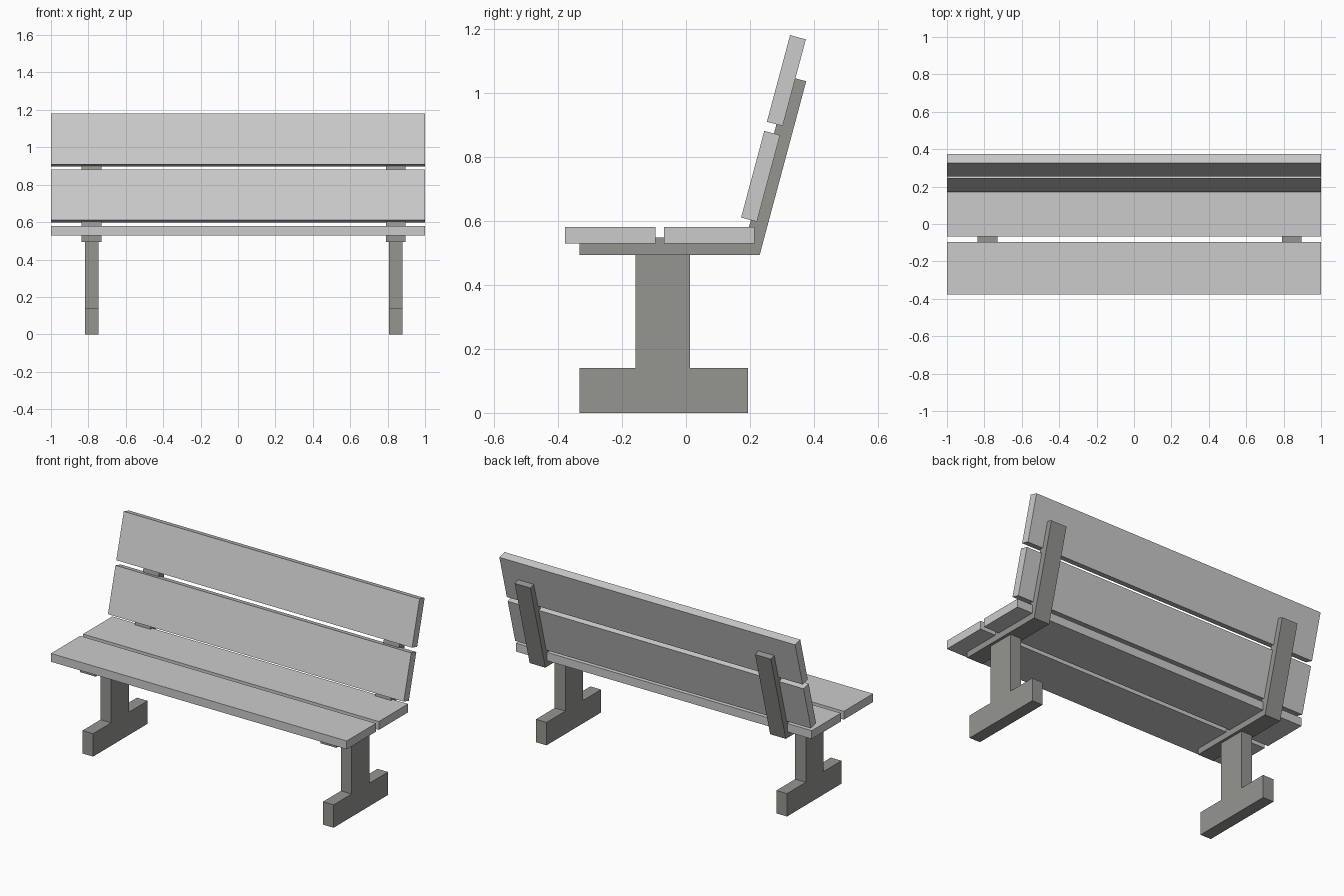
import bpy, bmesh
from math import radians, sin, cos

if "Cube" in bpy.data.objects:
    bpy.data.objects.remove(bpy.data.objects["Cube"])

TILT = radians(15)

dark = bpy.data.materials.new("dark_grey")
dark.diffuse_color = (0.3, 0.3, 0.285, 1)
dark.use_nodes = True
dark.node_tree.nodes["Principled BSDF"].inputs["Base Color"].default_value = dark.diffuse_color


def extrude_profile(name, points, x0, x1, mat=None):
    """Extrude a (y, z) outline along x."""
    bm = bmesh.new()
    face = bm.faces.new([bm.verts.new((x0, y, z)) for y, z in points])
    ext = bmesh.ops.extrude_face_region(bm, geom=[face])
    verts = [g for g in ext["geom"] if isinstance(g, bmesh.types.BMVert)]
    bmesh.ops.translate(bm, verts=verts, vec=(x1 - x0, 0, 0))
    bmesh.ops.recalc_face_normals(bm, faces=bm.faces)
    mesh = bpy.data.meshes.new(name)
    bm.to_mesh(mesh)
    bm.free()
    obj = bpy.data.objects.new(name, mesh)
    bpy.context.collection.objects.link(obj)
    if mat:
        mesh.materials.append(mat)
    return obj


def plank(name, y, z, width, thick, angle):
    """Full-length board centred on (y, z), its width turned up from the y axis."""
    c, s = cos(angle), sin(angle)
    pts = [(y + a * c - b * s, z + a * s + b * c)
           for a, b in ((-width / 2, -thick / 2), (width / 2, -thick / 2),
                        (width / 2, thick / 2), (-width / 2, thick / 2))]
    return extrude_profile(name, pts, -1, 1)


# Seat and backrest boards
plank("seat_plank_front", -0.237, 0.555, 0.282, 0.051, 0)
plank("seat_plank_rear", 0.073, 0.555, 0.282, 0.051, 0)
plank("back_plank_lower", 0.233, 0.739, 0.28, 0.051, radians(90) - TILT)
plank("back_plank_upper", 0.3135, 1.038, 0.28, 0.051, radians(90) - TILT)

# Bent bracket outline: seat bar plus tilted upright
T = 0.055
leg_top = 0.493
heel = (0.23, leg_top)
length = 0.562
top = (heel[0] + length * sin(TILT), heel[1] + length * cos(TILT))
bracket = [(-0.332, leg_top), heel, top,
           (top[0] - T * cos(TILT), top[1] + T * sin(TILT)),
           (0.188, leg_top + T), (-0.332, leg_top + T)]

# Inverted T outline: post and foot
leg = [(-0.332, 0), (0.194, 0), (0.194, 0.14), (0.0125, 0.14),
       (0.0125, leg_top), (-0.158, leg_top), (-0.158, 0.14), (-0.332, 0.14)]

# Left and right supports
for side, x in (("left", -0.783), ("right", 0.843)):
    extrude_profile(f"bracket_{side}", bracket, x - 0.053, x + 0.053, dark)
    extrude_profile(f"leg_{side}", leg, x - 0.036, x + 0.036, dark)
